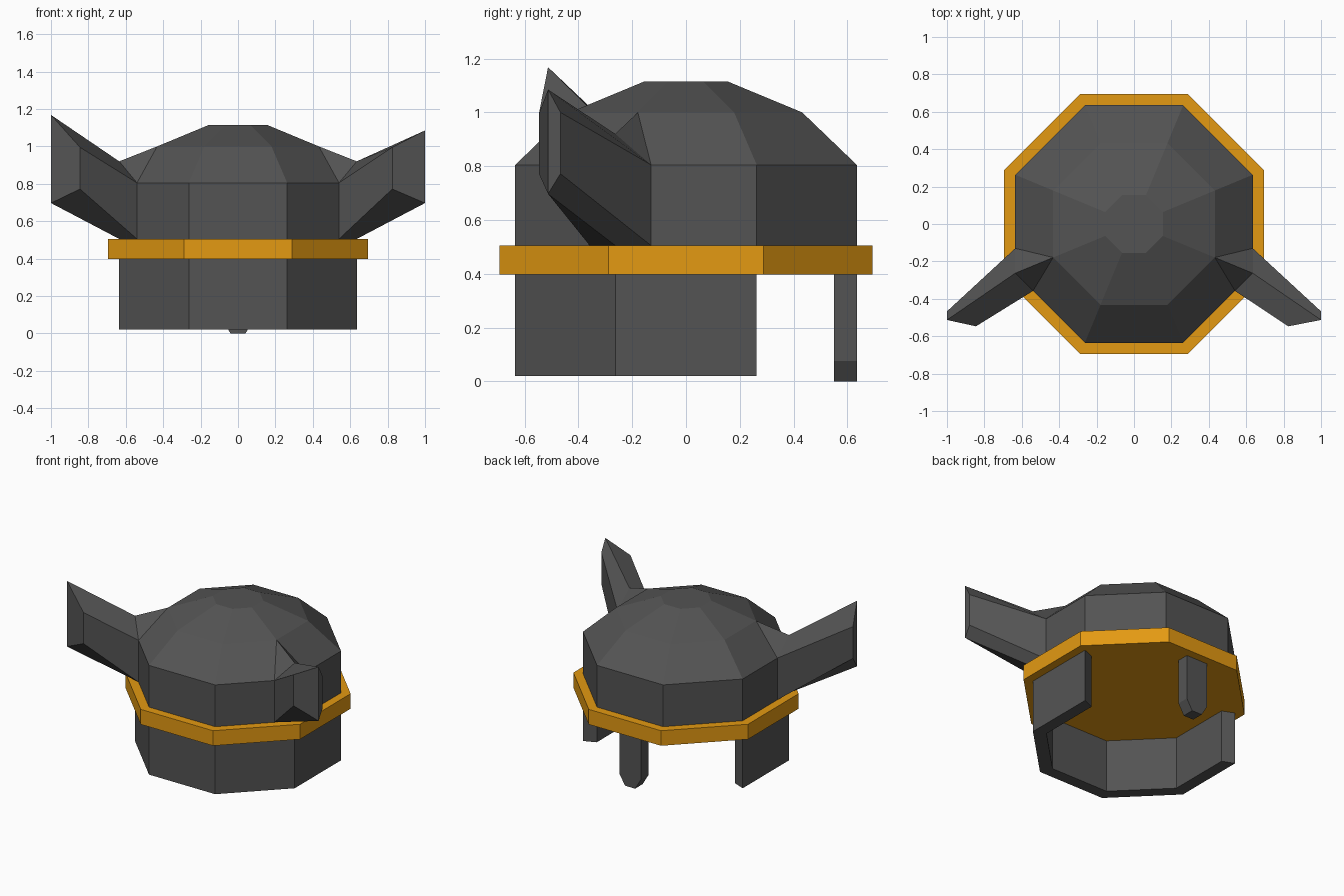
import bpy, bmesh, math

if "Cube" in bpy.data.objects:
    bpy.data.objects.remove(bpy.data.objects["Cube"])


def material(name, color):
    m = bpy.data.materials.new(name)
    m.diffuse_color = (*color, 1)
    m.use_nodes = True
    m.node_tree.nodes["Principled BSDF"].inputs["Base Color"].default_value = m.diffuse_color
    return m


STEEL = material("dark steel", (0.088, 0.088, 0.088))
GOLD = material("gold", (0.77, 0.32, 0.006))
T = math.tan(math.pi / 8)


def octagon(apothem, z):
    """Eight corners with flat sides facing the axes, starting at the right back corner."""
    r = apothem / math.cos(math.pi / 8)
    return [(r * math.cos(math.pi / 8 + i * math.pi / 4),
             r * math.sin(math.pi / 8 + i * math.pi / 4), z) for i in range(8)]


def build(name, rings, mat, closed=True, caps=(True, True), extra=()):
    """Loft equal-length rings of points, with optional caps and extra point polygons."""
    bm = bmesh.new()
    loops = [[bm.verts.new(p) for p in ring] for ring in rings]
    n = len(rings[0])
    for a, b in zip(loops, loops[1:]):
        for i in range(n if closed else n - 1):
            j = (i + 1) % n
            bm.faces.new((a[i], a[j], b[j], b[i]))
    if caps[0]:
        bm.faces.new(loops[0])
    if caps[1]:
        bm.faces.new(loops[-1])
    for poly in extra:
        bm.faces.new([bm.verts.new(p) for p in poly])
    bmesh.ops.remove_doubles(bm, verts=bm.verts, dist=1e-5)
    bmesh.ops.recalc_face_normals(bm, faces=bm.faces)
    me = bpy.data.meshes.new(name)
    bm.to_mesh(me)
    bm.free()
    me.materials.append(mat)
    ob = bpy.data.objects.new(name, me)
    bpy.context.collection.objects.link(ob)
    return ob


# Faceted dome
build("dome", [octagon(a, z) for a, z in
               ((0.635, 0.5), (0.635, 0.805), (0.432, 1.0), (0.155, 1.115))], STEEL)

# Gold brow band, closed underneath
build("brow_band", [octagon(0.694, 0.397), octagon(0.694, 0.505)], GOLD)

# Neck guard: five mitred octagon segments, open on the +y side
R, r, z0, z1 = 0.635, 0.55, 0.02, 0.4
sections = []
for i in (3, 4, 5, 6, 7, 0):
    if i == 3:
        sections = []
    sections.append([octagon(R, z0)[i], octagon(R, z1)[i],
                     octagon(r, z1)[i], octagon(r, z0)[i]])
build("neck_guard", sections, STEEL)

# Nose guard with chamfered lower tip
outline = [(-0.085, 0.4), (-0.085, 0.075), (-0.04, 0), (0.04, 0), (0.085, 0.075), (0.085, 0.4)]
build("nose_guard", [[(x, y, z) for x, z in outline] for y in (0.55, 0.635)], STEEL)

# Horns: six-sided, growing from the front diagonal corners; left tip is taller
for side, name, peak, inner in ((1, "right_horn", 1.085, 0.825), (-1, "left_horn", 1.168, 0.845)):
    root = [(0.635, -0.13, 0.805), (0.635, -0.263, 0.92), (0.54, -0.358, 0.805),
            (0.54, -0.358, 0.505), (0.635, -0.263, 0.505), (0.635, -0.13, 0.505)]
    tip = [(1, -0.467, 1.0), (1, -0.513, peak), (inner, -0.547, 0.995),
           (inner, -0.547, 0.772), (1, -0.513, 0.697), (1, -0.467, 0.772)]
    ridge = (0.432, -0.432 * T, 1.0)          # dome corner the crest runs into
    extra = [(root[0], root[1], ridge), (root[1], root[2], ridge),
             (tip[0], tip[1], tip[4], tip[5]), (tip[1], tip[2], tip[3], tip[4])]

    def flip(points):
        return [(side * x, y, z) for x, y, z in points]

    build(name, [flip(root), flip(tip)], STEEL, caps=(False, False),
          extra=[flip(p) for p in extra])
